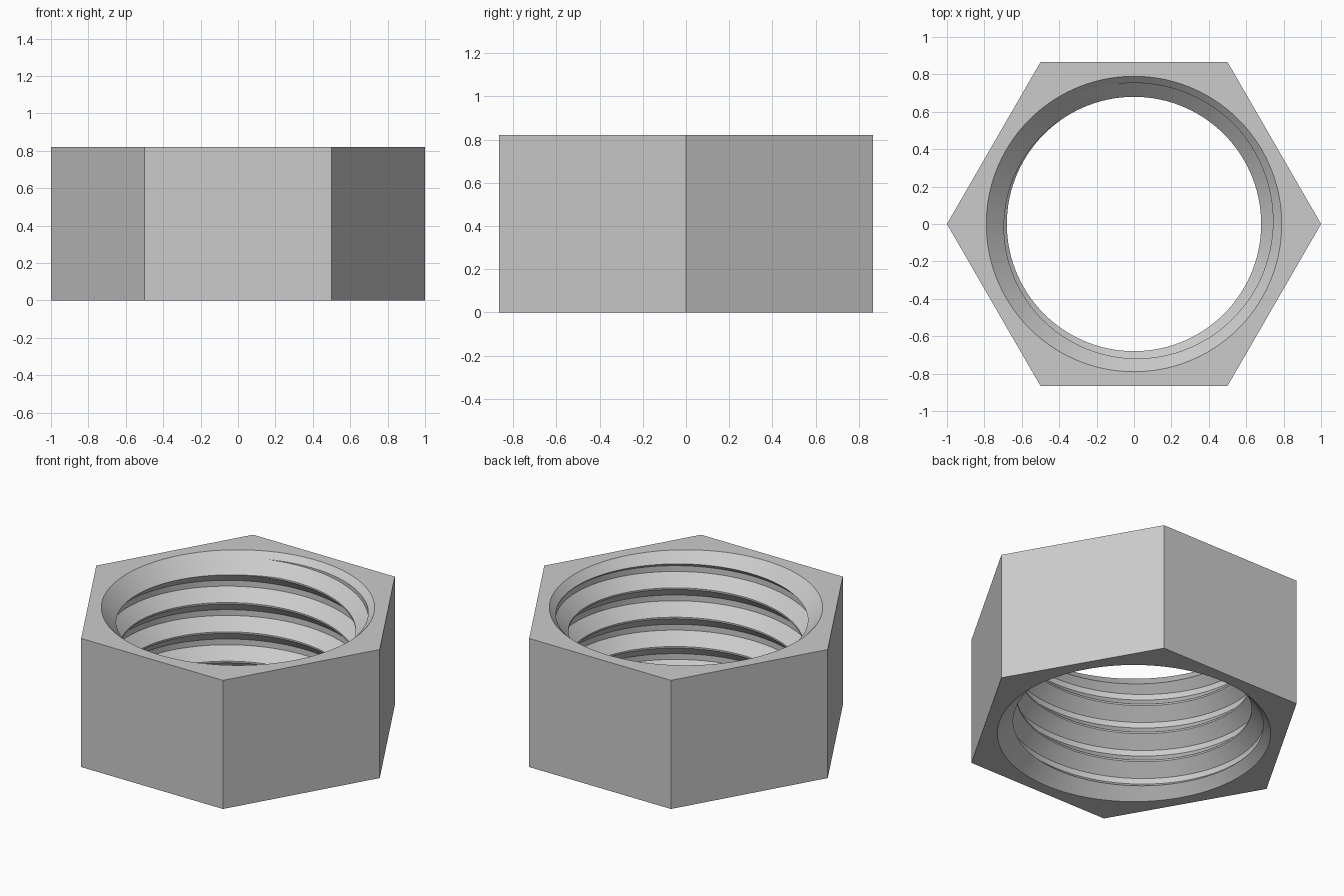
import bpy, bmesh
from math import pi, cos, sin
from mathutils import Vector, Matrix

HEIGHT, PITCH, STEPS, TURNS = 0.82, 0.187, 120, 8
ROOT, CREST, RIM = 0.754, 0.68, 0.79
# Thread profile over one pitch: root flat, lower flank, crest flat
PROFILE = [(ROOT, 0), (ROOT, 0.037), (CREST, 0.107), (CREST, 0.117)]
START = 0.784 - PITCH * (112 / 360 + 6)

if "Cube" in bpy.data.objects:
    bpy.data.objects.remove(bpy.data.objects["Cube"], do_unlink=True)

steel = bpy.data.materials.new("light_grey_metal")
steel.use_nodes = True
GREY = (0.6, 0.6, 0.6, 1)
steel.diffuse_color = GREY
steel.node_tree.nodes["Principled BSDF"].inputs["Base Color"].default_value = GREY


def add_object(name, bm):
    bmesh.ops.recalc_face_normals(bm, faces=bm.faces)
    mesh = bpy.data.meshes.new(name)
    bm.to_mesh(mesh)
    bm.free()
    mesh.materials.append(steel)
    obj = bpy.data.objects.new(name, mesh)
    bpy.context.collection.objects.link(obj)
    return obj


def cone(name, sides, r1, r2, z1, z2):
    bm = bmesh.new()
    bmesh.ops.create_cone(bm, cap_ends=True, segments=sides, radius1=r1, radius2=r2,
                          depth=z2 - z1, matrix=Matrix.Translation((0, 0, (z1 + z2) / 2)))
    return add_object(name, bm)


def thread_cutter():
    bm = bmesh.new()
    total = STEPS * TURNS

    def point(s, r, dz):
        a = 2 * pi * s / STEPS
        return bm.verts.new((r * cos(a), r * sin(a), START + PITCH * s / STEPS + dz))

    # Each turn's last profile point is the first point one turn higher
    base = [point(s, *PROFILE[0]) for s in range(total + STEPS + 1)]
    rows = [[base[s]] + [point(s, *p) for p in PROFILE[1:]] + [base[s + STEPS]]
            for s in range(total + 1)]
    for a, b in zip(rows, rows[1:]):
        for k in range(len(PROFILE)):
            bm.faces.new((a[k], b[k], b[k + 1], a[k + 1]))
    # Close both ends with fans
    low = bm.verts.new((0, 0, START - 0.1))
    high = bm.verts.new((0, 0, START + PITCH * (TURNS + 1) + 0.1))
    for e in [e for e in bm.edges if e.is_boundary]:
        middle = (e.verts[0].co.z + e.verts[1].co.z) / 2
        bm.faces.new((*e.verts, low if middle < HEIGHT / 2 else high))
    bmesh.ops.triangulate(bm, faces=bm.faces)
    return add_object("thread_cutter", bm)


# Hexagonal body with corners on the x axis
bm = bmesh.new()
ring = [bm.verts.new((cos(i * pi / 3), sin(i * pi / 3), 0)) for i in range(6)]
face = bm.faces.new(ring)
top = bmesh.ops.extrude_face_region(bm, geom=[face])["geom"]
bmesh.ops.translate(bm, vec=Vector((0, 0, HEIGHT)),
                    verts=[g for g in top if isinstance(g, bmesh.types.BMVert)])
nut = add_object("hex_nut", bm)

# Cut the threaded hole, then a countersink at each end
cutters = [thread_cutter(),
           cone("top_countersink", STEPS, RIM - 0.2, RIM + 0.1, HEIGHT - 0.2, HEIGHT + 0.1),
           cone("bottom_countersink", STEPS, RIM + 0.1, RIM - 0.2, -0.1, 0.2)]
bpy.context.view_layer.objects.active = nut
for cutter in cutters:
    cutter.hide_render = True
    mod = nut.modifiers.new(cutter.name, 'BOOLEAN')
    mod.operation, mod.solver, mod.object = 'DIFFERENCE', 'EXACT', cutter
    bpy.ops.object.modifier_apply(modifier=mod.name)
for cutter in cutters:
    bpy.data.objects.remove(cutter, do_unlink=True)

bpy.ops.object.select_all(action='DESELECT')
nut.select_set(True)
bpy.ops.object.shade_smooth_by_angle(angle=pi / 9)
